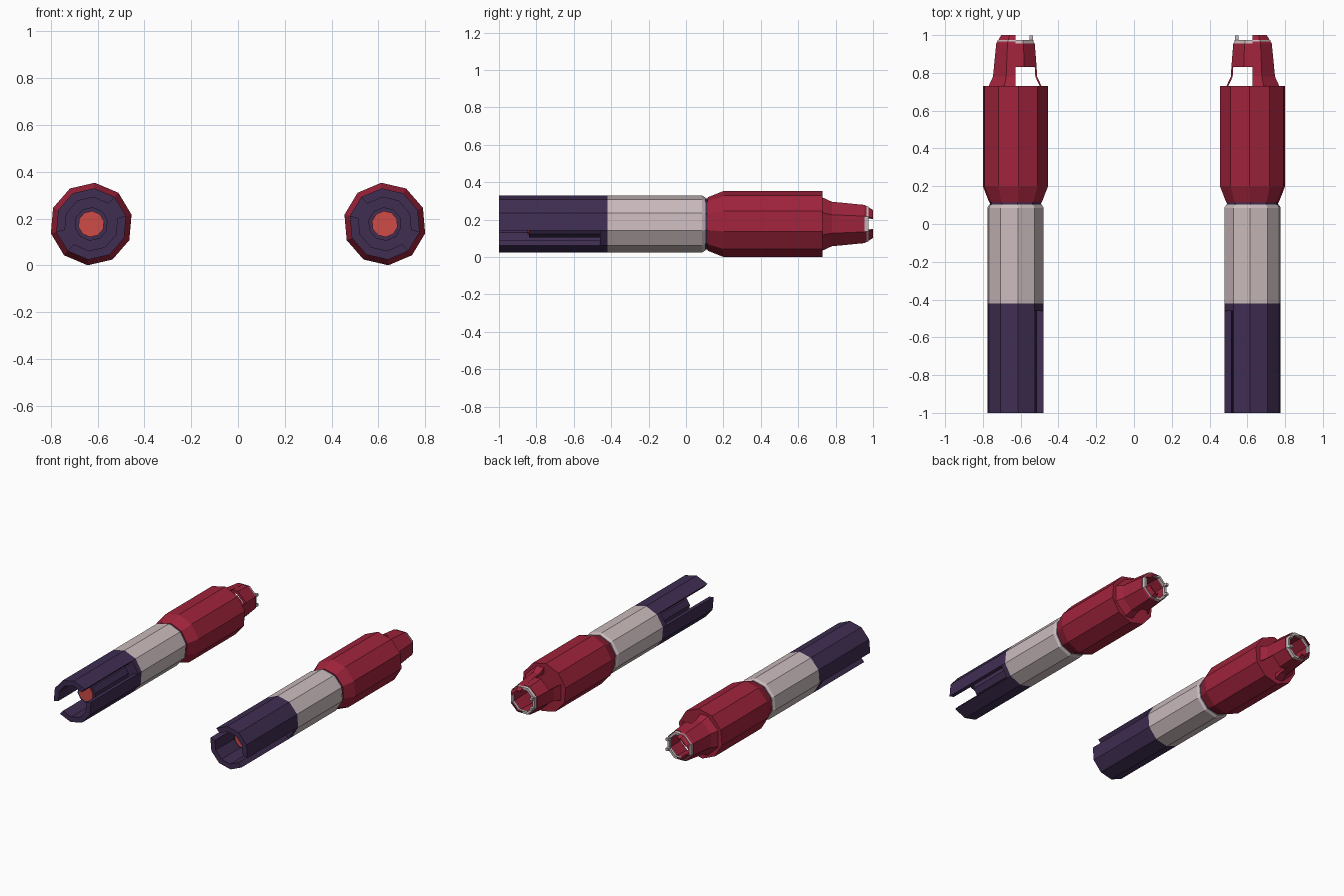
import bpy
import bmesh
from math import cos, sin, pi, radians

cube = bpy.data.objects.get("Cube")
if cube:
    bpy.data.objects.remove(cube, do_unlink=True)

CX, CZ = 0.6275, 0.1765          # axis of the left tube


def material(name, rgb):
    m = bpy.data.materials.new(name)
    m.use_nodes = True
    m.diffuse_color = (*rgb, 1)
    m.node_tree.nodes["Principled BSDF"].inputs["Base Color"].default_value = (*rgb, 1)
    return m


RED = material("crimson", (0.35, 0.017, 0.045))
PURPLE = material("dark purple", (0.05, 0.027, 0.085))
GREY = material("warm grey", (0.60, 0.50, 0.51))
GLOW = material("coral red", (0.62, 0.07, 0.062))


def finish(name, bm, mat):
    """Clean the mesh, then mirror it to the other side."""
    bmesh.ops.remove_doubles(bm, verts=bm.verts, dist=1e-5)
    bmesh.ops.dissolve_degenerate(bm, edges=bm.edges, dist=1e-5)
    bmesh.ops.recalc_face_normals(bm, faces=bm.faces)
    me = bpy.data.meshes.new(name)
    bm.to_mesh(me)
    bm.free()
    me.materials.append(mat)
    ob = bpy.data.objects.new(name, me)
    bpy.context.collection.objects.link(ob)
    mod = ob.modifiers.new("mirror", "MIRROR")
    mod.use_mirror_merge = False
    return ob


def sweep(name, mat, sides, face, profile, angles):
    """Turn a closed (y, flat radius) profile round the axis of an n-sided tube."""
    bm = bmesh.new()
    full = angles[-1] - angles[0] == 360
    step = 2 * pi / sides
    rings = []
    for a in angles[:-1] if full else angles:
        t = radians(a)
        off = (t - radians(face) + step / 2 + 1e-9) % step - step / 2
        k = 1 / cos(off)
        rings.append([bm.verts.new((CX + r * k * cos(t), y, CZ + r * k * sin(t)))
                      for y, r in profile])
    n = len(profile)
    pairs = list(zip(rings, rings[1:]))
    if full:
        pairs.append((rings[-1], rings[0]))
    for p, q in pairs:
        for i in range(n):
            j = (i + 1) % n
            bm.faces.new((p[i], p[j], q[j], q[i]))
    if not full:
        bm.faces.new(rings[0])
        bm.faces.new(rings[-1])
    return finish(name, bm, mat)


def deca(name, mat, profile, start=-13, faces=10):
    """Ten-sided part; profile radii are given at the corners."""
    flat = [(y, r * cos(pi / 10)) for y, r in profile]
    return sweep(name, mat, 10, 5, flat, [start + 36 * i for i in range(faces + 1)])


def octa(name, mat, profile, angles):
    return sweep(name, mat, 8, 0, profile, angles)


# Front muzzle: two prongs with opposite slots
muzzle = [(-1, 0.153), (-0.46, 0.153), (-0.46, 0.115), (-1, 0.115)]
deca("muzzle_upper_prong", PURPLE, muzzle, -13, 4)
deca("muzzle_lower_prong", PURPLE, muzzle, 167, 4)
deca("muzzle_base", PURPLE, [(-0.46, 0), (-0.46, 0.153), (-0.42, 0.153), (-0.42, 0)])
deca("core_barrel", PURPLE, [(-0.84, 0), (-0.84, 0.072), (-0.46, 0.072), (-0.46, 0)])
deca("core_lens", GLOW, [(-0.847, 0), (-0.847, 0.056), (-0.84, 0.056), (-0.84, 0)])

# Middle sleeve and groove
deca("middle_sleeve", GREY,
     [(-0.42, 0), (-0.42, 0.153), (0.085, 0.153), (0.103, 0.143), (0.103, 0)])
deca("groove", PURPLE, [(0.103, 0), (0.103, 0.138), (0.118, 0.138), (0.118, 0)])

# Rear housing
deca("rear_housing", RED,
     [(0.115, 0), (0.115, 0.143), (0.2, 0.177), (0.73, 0.177), (0.73, 0)])

# Rear nozzle: outer half shell with two prongs at its tip
OUTER = [-90, -67.5, -22.5, 22.5, 67.5, 90]
INNER = [90, 112.5, 157.5, 202.5, 247.5, 270]
octa("nozzle_outer_half", RED,
     [(0.73, 0.142), (0.78, 0.119), (0.955, 0.102), (0.955, 0.085), (0.73, 0.1)], OUTER)
tip = [(0.955, 0.102), (1, 0.075), (1, 0.066), (0.975, 0.084), (0.955, 0.085)]
octa("nozzle_upper_tip", RED, tip, OUTER[3:])
octa("nozzle_lower_tip", RED, tip, OUTER[:3])

# Inner half: a side strut, open above and below, then a half collar
octa("nozzle_strut", RED,
     [(0.73, 0.138), (0.78, 0.115), (0.83, 0.112), (0.83, 0.102), (0.78, 0.105), (0.73, 0.128)],
     INNER[2:4])
octa("nozzle_inner_collar", RED,
     [(0.83, 0.112), (0.955, 0.102), (0.955, 0.085), (0.83, 0.09)], INNER)

# Grey rim with two small tabs
octa("nozzle_rim", GREY,
     [(0.955, 0.098), (0.975, 0.094), (0.975, 0.078), (0.955, 0.078)],
     [22.5 + 45 * i for i in range(9)])
for side, dz in (("upper", 0.036), ("lower", -0.036)):
    bm = bmesh.new()
    bmesh.ops.create_cube(bm, size=1)
    bmesh.ops.scale(bm, vec=(0.02, 0.03, 0.018), verts=bm.verts)
    bmesh.ops.translate(bm, vec=(CX - 0.083, 0.983, CZ + dz), verts=bm.verts)
    finish("rim_tab_" + side, bm, GREY)
